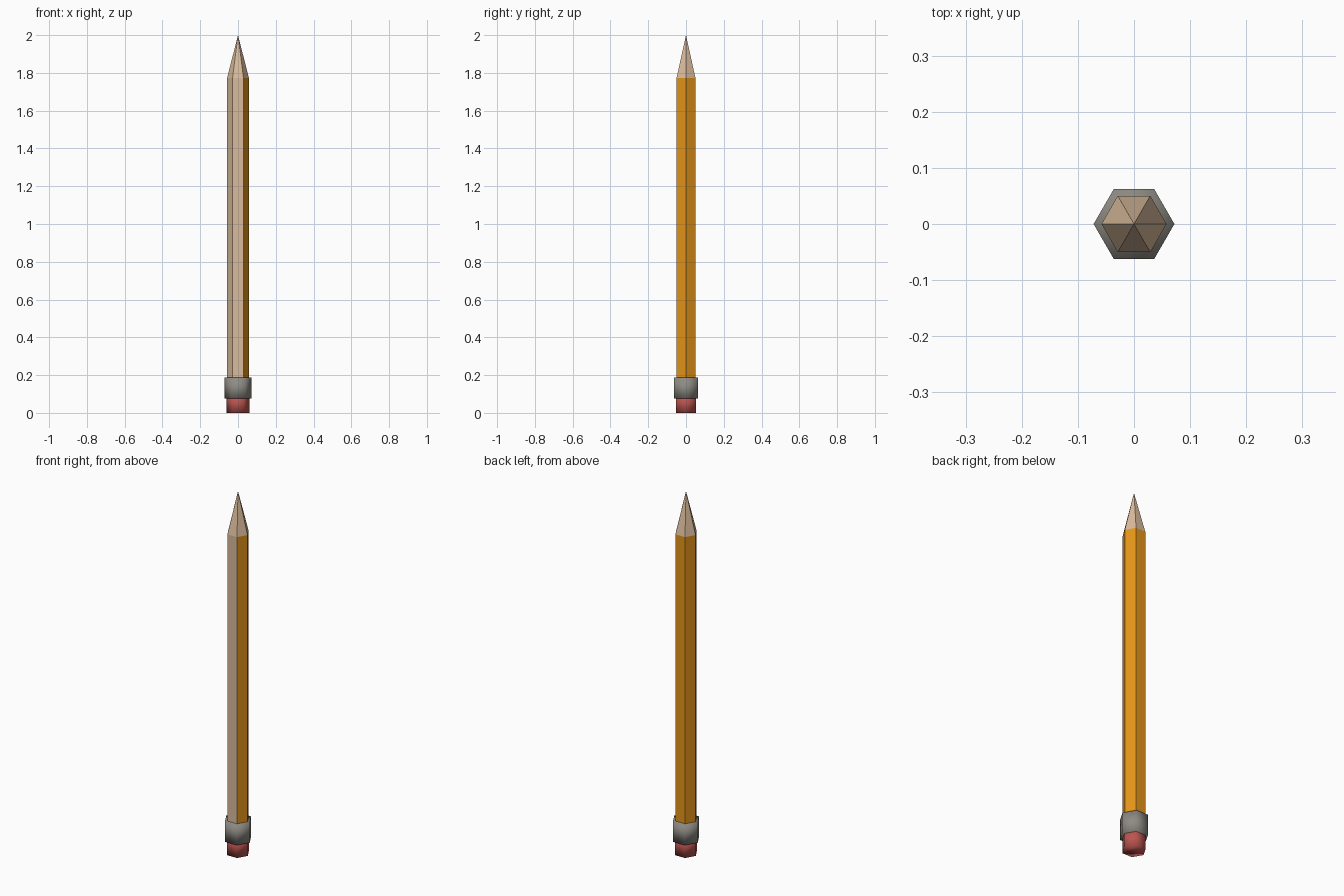
import bpy

if "Cube" in bpy.data.objects:
    bpy.data.objects.remove(bpy.data.objects["Cube"])


def material(name, rgb):
    mat = bpy.data.materials.new(name)
    mat.diffuse_color = (*rgb, 1)
    mat.use_nodes = True
    mat.node_tree.nodes["Principled BSDF"].inputs["Base Color"].default_value = mat.diffuse_color
    return mat


PAINT = material("orange_paint", (0.78, 0.30, 0.01))
WOOD = material("bare_wood", (0.70, 0.50, 0.33))
METAL = material("ferrule_metal", (0.27, 0.26, 0.23))
RUBBER = material("eraser_rubber", (0.50, 0.09, 0.08))


def hex_part(name, r_low, r_top, z0, z1, mat, smooth=False):
    """Six-sided prism or pyramid with corners on the x axis."""
    bpy.ops.mesh.primitive_cone_add(vertices=6, radius1=r_low, radius2=r_top,
                                    depth=z1 - z0, location=(0, 0, (z0 + z1) / 2),
                                    rotation=(0, 0, 0.5235987756))
    ob = bpy.context.object
    bpy.ops.object.transform_apply(location=True, rotation=True, scale=True)
    ob.name = name
    ob.data.materials.append(mat)
    if smooth:
        bpy.ops.object.shade_smooth()
    return ob


R = 0.058

# Rubber end and metal band
hex_part("eraser", 0.06, 0.06, 0, 0.10, RUBBER, True)
hex_part("ferrule", 0.072, 0.072, 0.076, 0.188, METAL, True)

# Painted barrel, with the front and front-left faces left as bare wood
barrel = hex_part("barrel", R, R, 0.10, 1.772, PAINT)
barrel.data.materials.append(WOOD)
for face in barrel.data.polygons:
    n = face.normal
    if abs(n.z) < 0.1 and n.y < -0.1 and n.x < 0.1:
        face.material_index = 1

# Sharpened point
hex_part("sharpened_tip", R, 0, 1.772, 2.0, WOOD)
